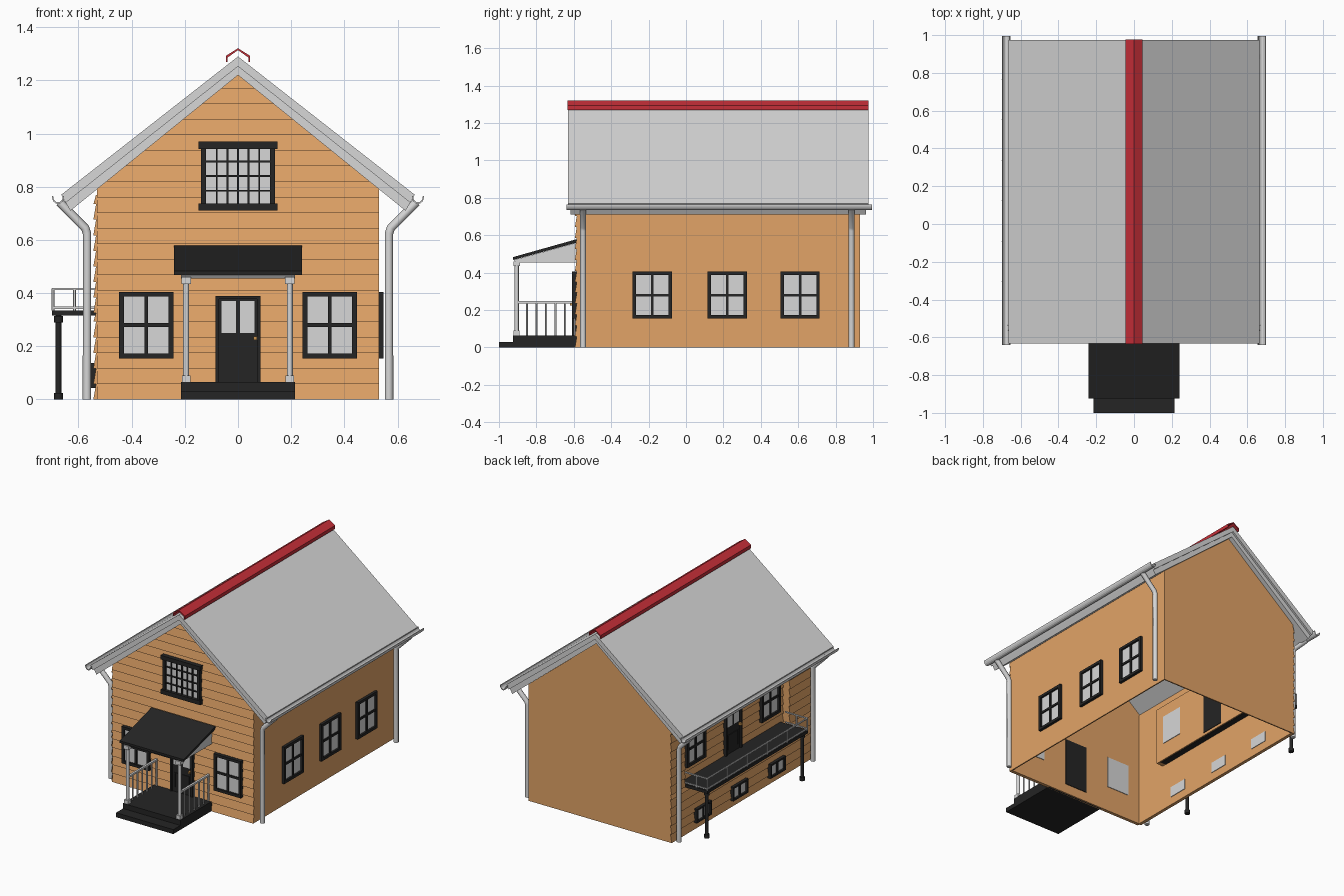
import bpy, bmesh, math
from mathutils import Matrix, Vector

cube = bpy.data.objects.get("Cube")
if cube:
    bpy.data.objects.remove(cube, do_unlink=True)


def material(name, rgb):
    m = bpy.data.materials.new(name)
    m.use_nodes = True
    m.diffuse_color = (*rgb, 1)
    bsdf = next(n for n in m.node_tree.nodes if n.type == 'BSDF_PRINCIPLED')
    bsdf.inputs["Base Color"].default_value = (*rgb, 1)
    bsdf.inputs["Roughness"].default_value = 0.8
    return m


WOOD = material("orange wood", (0.76, 0.37, 0.135))
GREY = material("light grey", (0.68, 0.68, 0.68))
BLACK = material("black", (0.018, 0.018, 0.018))
RED = material("ridge red", (0.56, 0.028, 0.04))
BRASS = material("brass", (0.6, 0.3, 0.08))

W, FRONT, BACK = 0.53, -0.58, 0.93       # wall planes
EAVE, PEAK = 0.79, 1.22                  # underside of roof


class Part:
    """Collects boxes, cylinders and prisms into one object."""

    def __init__(self, name, *mats):
        self.name, self.mats, self.bm = name, mats, bmesh.new()

    def box(self, x0, x1, y0, y1, z0, z1, mat=0):
        vs = bmesh.ops.create_cube(self.bm, size=1)["verts"]
        for v in vs:
            v.co = ((x0 + x1) / 2 + v.co.x * (x1 - x0),
                    (y0 + y1) / 2 + v.co.y * (y1 - y0),
                    (z0 + z1) / 2 + v.co.z * (z1 - z0))
        for f in {f for v in vs for f in v.link_faces}:
            f.material_index = mat

    def rod(self, x, y, z0, z1, r, sides=12):
        vs = bmesh.ops.create_cone(
            self.bm, cap_ends=True, segments=sides, radius1=r, radius2=r, depth=z1 - z0,
            matrix=Matrix.Translation((x, y, (z0 + z1) / 2)))["verts"]
        for f in {f for v in vs for f in v.link_faces}:
            f.smooth = len(f.verts) == 4

    def prism(self, pts, a, b, axis='y'):
        def at(p, t):
            return (p[0], t, p[1]) if axis == 'y' else (t, p[0], p[1])
        face = self.bm.faces.new([self.bm.verts.new(at(p, a)) for p in pts])
        new = bmesh.ops.extrude_face_region(self.bm, geom=[face])["geom"]
        step = Vector((0, b - a, 0) if axis == 'y' else (b - a, 0, 0))
        bmesh.ops.translate(self.bm, vec=step,
                            verts=[g for g in new if isinstance(g, bmesh.types.BMVert)])

    def done(self, loc=(0, 0, 0), yaw=0):
        bmesh.ops.recalc_face_normals(self.bm, faces=self.bm.faces)
        mesh = bpy.data.meshes.new(self.name)
        self.bm.to_mesh(mesh)
        self.bm.free()
        for m in self.mats:
            mesh.materials.append(m)
        ob = bpy.data.objects.new(self.name, mesh)
        ob.location, ob.rotation_euler.z = loc, yaw
        bpy.context.collection.objects.link(ob)
        return ob


def siding(name, width, z0, z1, loc, yaw, gable=False):
    """Overlapping boards with a saw-tooth section, facing local -y."""
    p, step = Part(name, WOOD), 0.0585
    pts, z = [(0, z1), (0, z0)], z0
    while z < z1 - 0.002:
        top = min(z + step, z1)
        pts += [(-0.014, z), (-0.004, top)]
        z = top
    p.prism(pts, -width / 2, width / 2, 'x')
    if gable:
        for s in (-1, 1):
            bmesh.ops.bisect_plane(
                p.bm, geom=p.bm.verts[:] + p.bm.edges[:] + p.bm.faces[:], clear_outer=True,
                plane_co=(0, 0, PEAK + 0.01), plane_no=(s * (PEAK - EAVE), 0, W))
    p.done(loc, yaw)


def window(name, loc, yaw, w, h, cols=2, rows=2, frame=0.018, bar=0.014, ledge=0):
    """Framed window with glazing bars, centred on loc and facing local -y."""
    p, a, b = Part(name, BLACK, GREY), w / 2, h / 2
    p.box(-a + frame, a - frame, -0.017, 0.012, -b + frame, b - frame, 1)
    for s in (-1, 1):
        p.box(s * a, s * (a - frame), -0.03, 0, -b, b)
        p.box(-a - ledge, a + ledge, -0.03 - ledge, 0, s * b, s * (b - frame - ledge))
    for i in range(1, cols):
        x = -a + frame + (w - 2 * frame) * i / cols
        p.box(x - bar / 2, x + bar / 2, -0.025, 0, -b + frame, b - frame)
    for i in range(1, rows):
        z = -b + frame + (h - 2 * frame) * i / rows
        p.box(-a + frame, a - frame, -0.025, 0, z - bar / 2, z + bar / 2)
    p.done(loc, yaw)


def door(name, loc, yaw):
    p = Part(name, BLACK, GREY, BRASS)
    p.box(-0.085, 0.085, -0.02, 0.012, 0, 0.325)
    for s in (-1, 1):
        p.box(s * 0.008, s * 0.062, -0.023, 0, 0.185, 0.305, 1)
        p.box(s * 0.085, s * 0.072, -0.03, 0, 0, 0.325)
        p.box(s * 0.055, s * 0.05, -0.024, 0, 0.03, 0.13)
    p.box(-0.085, 0.085, -0.03, 0, 0.313, 0.325)
    p.box(-0.055, 0.055, -0.024, 0, 0.125, 0.13)
    p.box(0.058, 0.072, -0.04, 0, 0.158, 0.172, 2)
    p.done(loc, yaw)


# Walls, with a shallow recess behind the balcony
SIDE, Y0, Y1, FLOOR, HEAD, DEEP = math.pi / 2, -0.34, 0.78, 0.325, 0.70, -0.48
T = 0.008
gable = [(-W, 0), (W, 0), (W, EAVE), (0, PEAK), (-W, EAVE)]
walls = Part("walls", WOOD)
walls.prism(gable, FRONT, FRONT + T)
walls.prism(gable, BACK - T, BACK)
walls.box(W - T, W, FRONT, BACK, 0, EAVE)
walls.box(-W, -W + T, FRONT, BACK, 0, FLOOR)
walls.box(-W, -W + T, FRONT, BACK, HEAD, EAVE)
walls.box(-W, -W + T, FRONT, Y0, FLOOR, HEAD)
walls.box(-W, -W + T, Y1, BACK, FLOOR, HEAD)
walls.box(DEEP, DEEP + T, Y0, Y1, FLOOR - T, HEAD)
for z in (FLOOR - T, HEAD):
    walls.box(-W, DEEP + T, Y0, Y1, z, z + T)
for y in (Y0 - T, Y1):
    walls.box(-W, DEEP + T, y, y + T, FLOOR, HEAD)
walls.done()

siding("front_siding", 2 * W, 0, PEAK, (0, FRONT, 0), 0, gable=True)
for name, x, a, b, z0, z1 in (("lower_side_siding", -W, FRONT, BACK, 0, FLOOR),
                              ("front_end_siding", -W, FRONT, Y0, FLOOR, EAVE - 0.02),
                              ("back_end_siding", -W, Y1, BACK, FLOOR, EAVE - 0.02),
                              ("recess_siding", DEEP, Y0, Y1, FLOOR, HEAD)):
    siding(name, b - a, z0, z1, (x, (a + b) / 2, 0), -SIDE)

# Windows and doors
for s in (-1, 1):
    window("front_window", (s * 0.345, FRONT, 0.28), 0, 0.205, 0.25)
window("attic_window", (0, FRONT, 0.84), 0, 0.28, 0.26, 6, 4, 0.02, 0.007, 0.008)
for y in (-0.18, 0.22, 0.61):
    window("right_window", (W - 0.012, y, 0.28), SIDE, 0.21, 0.25)
    window("cellar_window", (-W, y - 0.01, 0.09), -SIDE, 0.16, 0.095, 2, 1, 0.012)
for y in (-0.19, 0.61):
    window("balcony_window", (DEEP, y, 0.53), -SIDE, 0.2, 0.23)
door("front_door", (0, FRONT, 0.065), 0)
door("balcony_door", (DEEP, 0.21, 0.335), -SIDE)

# Roof in two stepped layers, with a ridge cap
def chevron(out):
    return out + [(-x, z) for x, z in reversed(out) if x] if out[0][0] else out

roof = Part("roof", GREY)
for s in (-1, 1):
    roof.prism([(0, 1.29), (s * 0.665, 0.77), (s * 0.648, 0.74), (0, 1.253)], -0.632, 0.975)
    roof.prism([(0, 1.253), (s * 0.648, 0.74), (s * 0.63, 0.71), (0, PEAK)], -0.618, 0.962)
roof.done()

cap = Part("ridge_cap", RED)
outer = [(-0.045, 1.27), (-0.045, 1.293), (0, 1.321), (0.045, 1.293), (0.045, 1.27)]
inner = [(x * 0.87, z - (0.007 if 1.27 < z else 0)) for x, z in reversed(outer)]
cap.prism(outer + inner, -0.634, 0.977)
cap.done()

# Gutters and downpipes
for s in (-1, 1):
    gutter = Part("gutter", GREY)
    arc = [math.pi * i / 8 for i in range(9)]
    gutter.prism([(s * (0.677 + r * math.cos(t)), 0.765 - 1.3 * r * math.sin(t))
                  for r, ts in ((0.023, arc), (0.018, arc[::-1])) for t in ts], -0.64, 0.995)
    gutter.done()
    for y in (-0.55, 0.885):
        c = bpy.data.curves.new("downpipe", 'CURVE')
        c.dimensions, c.bevel_depth, c.bevel_resolution, c.use_fill_caps = '3D', 0.016, 2, True
        sp = c.splines.new('POLY')
        path = [(0.568, 0), (0.568, 0.625), (0.575, 0.645), (0.672, 0.742)]
        sp.points.add(len(path) - 1)
        for pt, (x, z) in zip(sp.points, path):
            pt.co = (s * x, y, z, 1)
        c.materials.append(GREY)
        bpy.context.collection.objects.link(bpy.data.objects.new("downpipe", c))

# Porch
steps = Part("porch_steps", BLACK)
steps.box(-0.215, 0.215, -1.0, FRONT, 0, 0.03)
steps.box(-0.215, 0.215, -0.925, FRONT, 0.03, 0.065)
steps.done()
cover = Part("porch_roof", BLACK)
cover.prism([(-0.925, 0.468), (-0.925, 0.483), (FRONT, 0.58), (FRONT, 0.562)], -0.24, 0.24, 'x')
cover.done()
under = Part("porch_roof_frame", GREY)
under.prism([(-0.92, 0.468), (-0.91, 0.455), (FRONT, 0.455), (FRONT, 0.561)], -0.215, 0.215, 'x')
under.done()
rails = Part("porch_posts_and_railing", GREY)
for x in (-0.195, 0.195):
    y = -0.905
    rails.rod(x, y, 0.065, 0.46, 0.011)
    for z0, z1, h in ((0.065, 0.09, 0.016), (0.435, 0.46, 0.018)):
        rails.box(x - h, x + h, y - h, y + h, z0, z1)
    rails.box(x - 0.007, x + 0.007, y, FRONT, 0.235, 0.247)
    for i in range(6):
        rails.rod(x, -0.85 + i * 0.051, 0.065, 0.24, 0.005, 8)
rails.done()

# Balcony
deck = Part("balcony_deck", BLACK)
deck.box(-0.7, DEEP, -0.31, 0.77, 0.315, 0.335)
for y in (-0.28, 0.74):
    deck.rod(-0.675, y, 0, 0.315, 0.011)
    for z in (0, 0.29):
        deck.rod(-0.675, y, z, z + 0.024, 0.017)
deck.done()
fence = Part("balcony_railing", GREY)
for z in (0.345, 0.415):
    fence.box(-0.7, -0.692, -0.31, 0.77, z - 0.004, z + 0.004)
    for y in (-0.306, 0.766):
        fence.box(-0.7, -W, y - 0.004, y + 0.004, z - 0.004, z + 0.004)
for i in range(6):
    fence.rod(-0.696, -0.306 + i * 0.2144, 0.335, 0.418, 0.005, 8)
for y in (-0.306, 0.766):
    fence.rod(-0.615, y, 0.335, 0.418, 0.005, 8)
fence.done()
